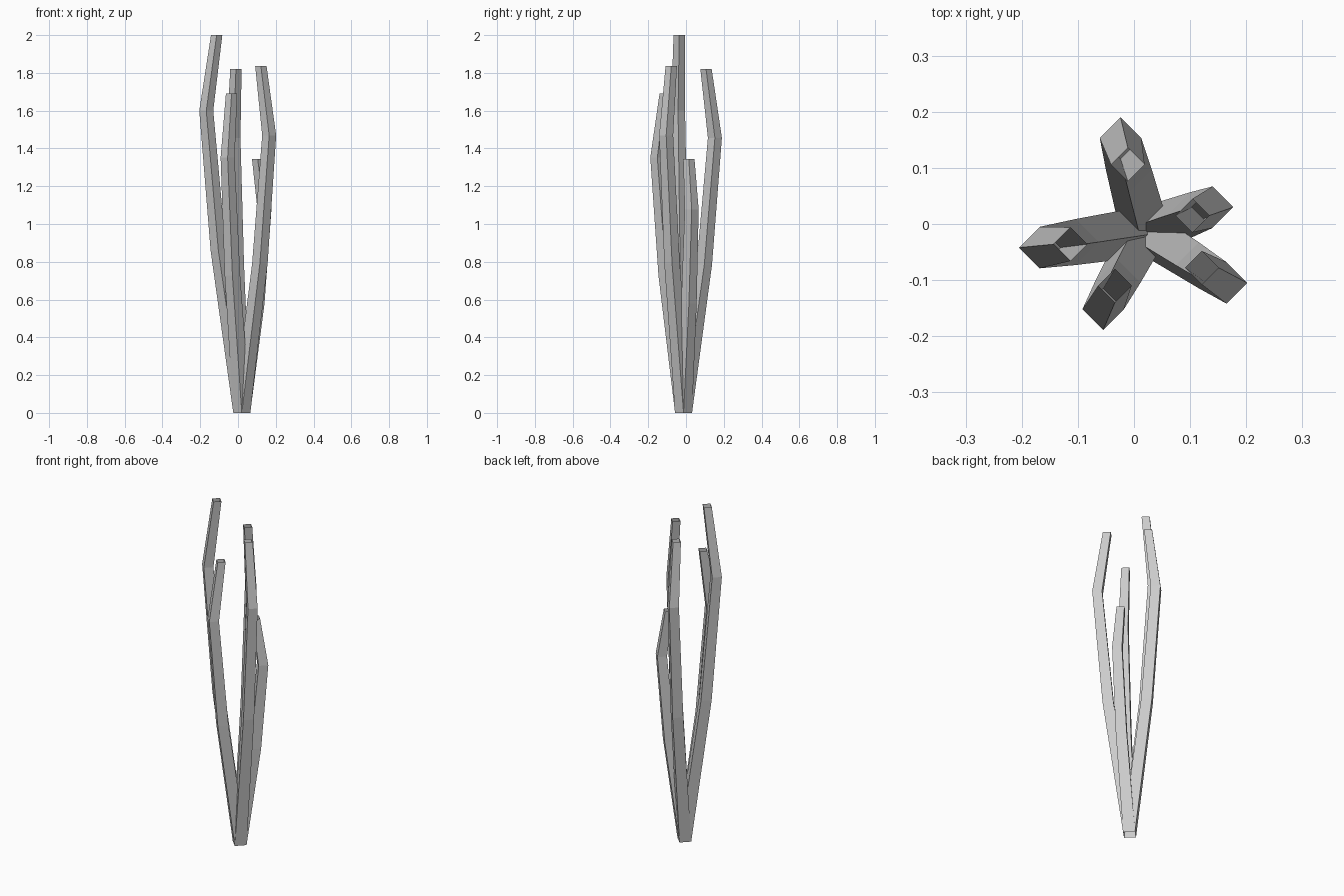
import bpy

if "Cube" in bpy.data.objects:
    bpy.data.objects.remove(bpy.data.objects["Cube"])

BASE = (0.02, -0.013)          # shared root of all stems
RADII = (0.045, 0.041, 0.037, 0.030)


def stem(name, height, bend, tip):
    """Four-sided tapering open tube: root, middle, bend, tip."""
    mid = [b + (e - b) * 0.66 for b, e in zip(BASE, bend)]
    centres = (BASE, mid, bend, tip)
    levels = (0, 0.43 * height, 0.8 * height, height)
    verts, faces = [], []
    for (x, y), z, r in zip(centres, levels, RADII):
        verts += [(x + r, y, z), (x, y + r, z), (x - r, y, z), (x, y - r, z)]
    for k in range(3):
        for i in range(4):
            j = (i + 1) % 4
            faces.append((4 * k + i, 4 * k + j, 4 * k + 4 + j, 4 * k + 4 + i))
    mesh = bpy.data.meshes.new(name)
    mesh.from_pydata(verts, [], faces)
    mesh.update()
    obj = bpy.data.objects.new(name, mesh)
    bpy.context.collection.objects.link(obj)


# Five stems fanning out from the root, with tips curling back in
stem("left_stem", 2.0, (-0.168, -0.042), (-0.113, -0.036))
stem("back_stem", 1.82, (-0.024, 0.153), (-0.011, 0.106))
stem("back_right_stem", 1.345, (0.14, 0.030), (0.104, 0.015))
stem("front_right_stem", 1.837, (0.165, -0.105), (0.121, -0.078))
stem("front_stem", 1.69, (-0.055, -0.152), (-0.034, -0.110))
